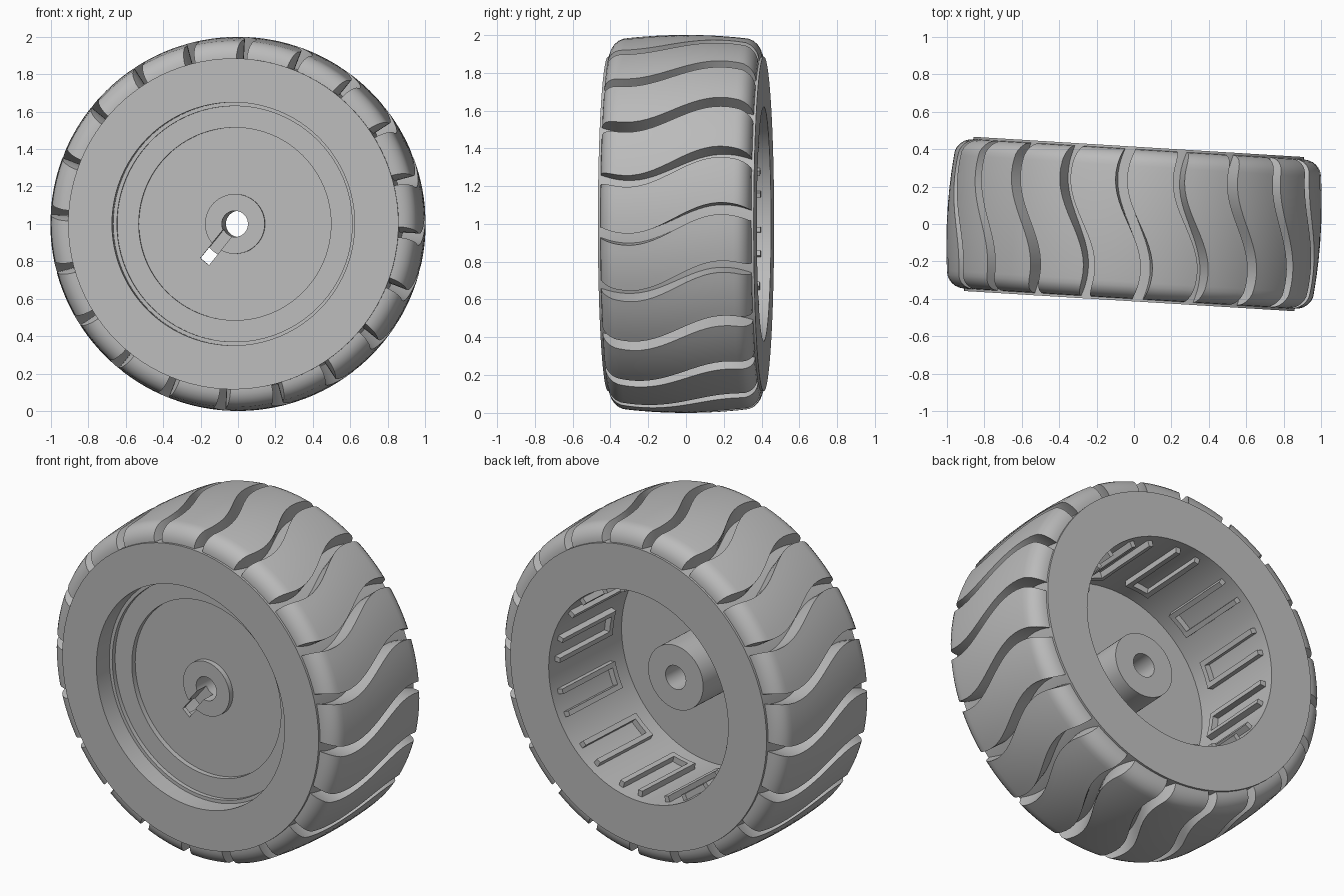
import bpy, bmesh, math
from mathutils import Matrix

cube = bpy.data.objects.get("Cube")
if cube:
    bpy.data.objects.remove(cube, do_unlink=True)

# The axle runs along y, with the whole wheel steered slightly about z
PLACE = Matrix.Translation((0, 0, 1)) @ Matrix.Rotation(math.radians(-3.5), 4, 'Z')

rubber = bpy.data.materials.new("plain grey")
rubber.use_nodes = True
GREY = (0.5, 0.5, 0.5, 1)
rubber.diffuse_color = GREY
rubber.node_tree.nodes["Principled BSDF"].inputs["Base Color"].default_value = GREY


def polar(r, angle, y):
    return (r * math.cos(angle), y, r * math.sin(angle))


def finish(bm, name, smooth=30):
    bmesh.ops.recalc_face_normals(bm, faces=bm.faces)
    mesh = bpy.data.meshes.new(name)
    bm.to_mesh(mesh)
    bm.free()
    mesh.materials.append(rubber)
    obj = bpy.data.objects.new(name, mesh)
    obj.matrix_world = PLACE
    bpy.context.collection.objects.link(obj)
    bpy.ops.object.select_all(action='DESELECT')
    obj.select_set(True)
    bpy.context.view_layer.objects.active = obj
    if smooth:
        bpy.ops.object.shade_smooth_by_angle(angle=math.radians(smooth))
    return obj


def lathe(name, profile, steps=96):
    """Spin a closed (y, radius) profile around the axle."""
    bm = bmesh.new()
    rings = [[bm.verts.new(polar(r, math.tau * i / steps, y)) for y, r in profile]
             for i in range(steps)]
    n = len(profile)
    for i in range(steps):
        a, b = rings[i], rings[(i + 1) % steps]
        for j in range(n):
            k = (j + 1) % n
            bm.faces.new((a[j], a[k], b[k], b[j]))
    return finish(bm, name)


def curved_slab(bm, ys, edges, outer, inner, steps):
    """Closed block wrapped round the axle between two edge angles."""
    def sheet(radius):
        rows = []
        for y in ys:
            lo, hi = edges(y)
            rows.append([bm.verts.new(polar(radius(y), lo + (hi - lo) * i / steps, y))
                         for i in range(steps + 1)])
        return rows

    top, low = sheet(outer), sheet(inner)
    for rows in (top, low):
        for a, b in zip(rows, rows[1:]):
            for i in range(steps):
                bm.faces.new((a[i], a[i + 1], b[i + 1], b[i]))
    for j in range(len(ys) - 1):
        for i in (0, steps):
            bm.faces.new((top[j][i], top[j + 1][i], low[j + 1][i], low[j][i]))
    for j in (0, -1):
        for i in range(steps):
            bm.faces.new((top[j][i], top[j][i + 1], low[j][i + 1], low[j][i]))


# Wheel body: side rings, stepped front recess, deep back cavity and bored hub
FACE, RIM = 0.413, 0.885
body = lathe("wheel_body", [
    (-FACE, RIM), (-FACE, 0.65), (-0.30, 0.65), (-0.30, 0.63), (-0.275, 0.63),
    (-0.275, 0.515), (-0.245, 0.515), (-0.245, 0.16), (-0.275, 0.16),
    (-0.275, 0.07), (0.09, 0.07), (0.09, 0.19), (-0.22, 0.19), (-0.22, 0.62),
    (FACE, 0.62), (FACE, RIM)])

# Key slot from the bore out through the web
bm = bmesh.new()
slot = (Matrix.Rotation(math.radians(-231), 4, 'Y')
        @ Matrix.Translation((0.13, -0.25, 0))
        @ Matrix.Diagonal((0.26, 0.11, 0.06, 1)))
bmesh.ops.create_cube(bm, size=1, matrix=slot)
cutter = finish(bm, "slot_cutter", smooth=0)
cutter.hide_render = True
cut = body.modifiers.new("key_slot", 'BOOLEAN')
cut.operation = 'DIFFERENCE'
cut.solver = 'EXACT'
cut.object = cutter
bpy.context.view_layer.objects.active = body
bpy.ops.object.modifier_apply(modifier=cut.name)
bpy.data.objects.remove(cutter, do_unlink=True)

# Tread: blocks with a crowned, round-shouldered section split by wavy grooves
BLOCKS = 20
PITCH = math.tau / BLOCKS
HALF_GROOVE = math.radians(1.8)
WAVE = math.radians(4.8)
FLAT, SHOULDER = 0.31, 0.09


def tread_radius(y):
    crown = 1 - 0.18 * min(abs(y), FLAT) ** 2
    t = max(abs(y) - FLAT, 0) / SHOULDER
    return RIM + (crown - RIM) * math.sqrt(max(0, 1 - t * t))


corner = [FLAT + SHOULDER * math.sin(math.pi / 2 * i / 6) for i in range(1, 7)]
ys = ([-y for y in reversed(corner)]
      + [FLAT * i / 8 for i in range(-8, 9)] + corner)
bm = bmesh.new()
for k in range(BLOCKS):
    def edges(y, k=k):
        mid = k * PITCH + WAVE * math.sin(math.tau * y)
        return mid + HALF_GROOVE, mid + PITCH - HALF_GROOVE
    curved_slab(bm, ys, edges, tread_radius, lambda y: 0.87, 6)
finish(bm, "tread_blocks", smooth=35)

# U-shaped ribs around the inside of the back cavity
RIBS = 12
HALF_RIB, BAR = math.radians(7.5), math.radians(2.8)
bm = bmesh.new()
for k in range(RIBS):
    mid = math.radians(9) + k * math.tau / RIBS
    lo, hi = mid - HALF_RIB, mid + HALF_RIB
    for a, b, y0, y1 in ((lo, lo + BAR, -0.10, 0.36),
                         (hi - BAR, hi, -0.10, 0.36),
                         (lo + BAR, hi - BAR, -0.10, -0.07)):
        curved_slab(bm, (y0, y1), lambda y: (a, b),
                    lambda y: 0.63, lambda y: 0.585, 2)
finish(bm, "cavity_ribs")
